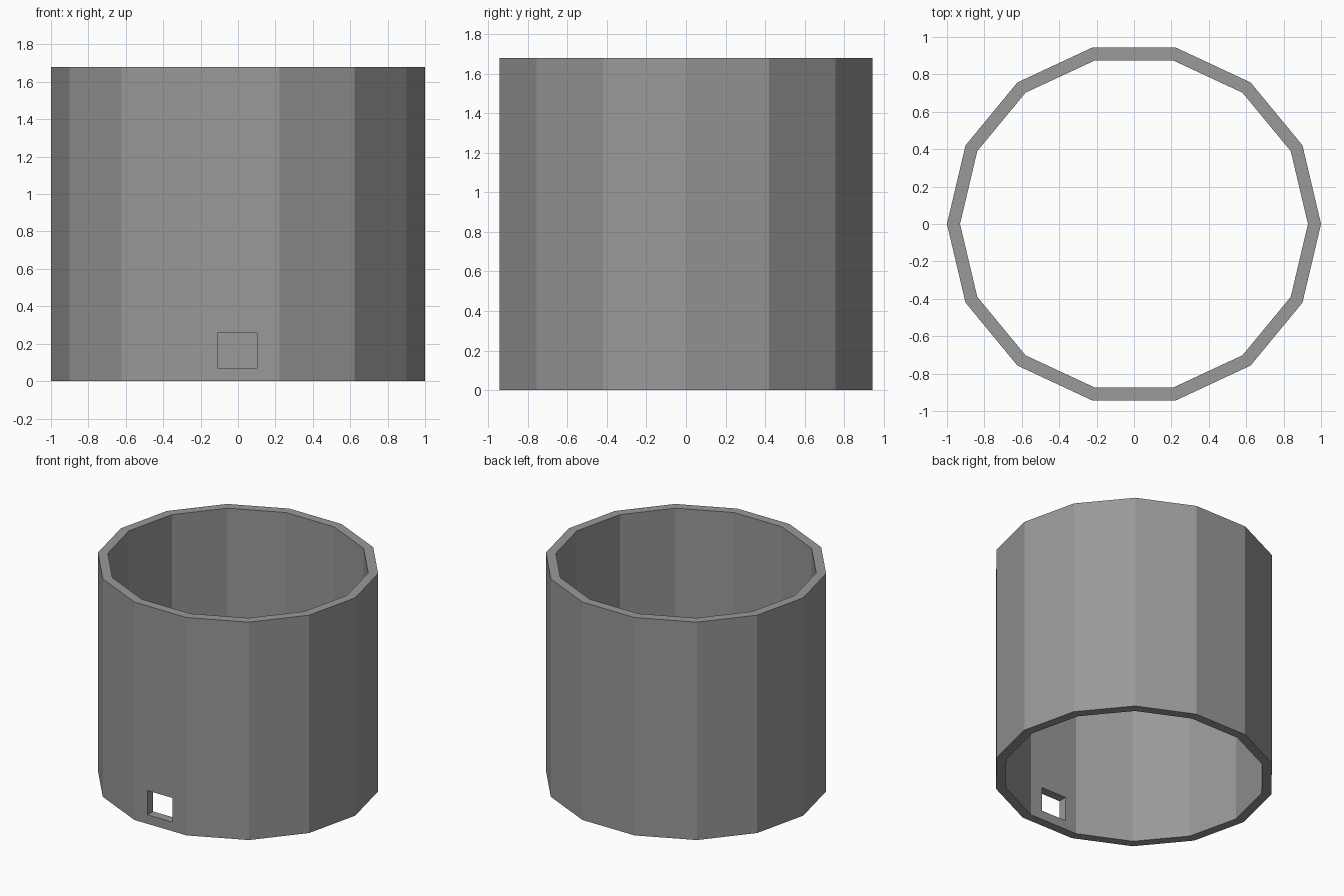
import bpy, bmesh
from math import sin, cos, tau

if "Cube" in bpy.data.objects:
    bpy.data.objects.remove(bpy.data.objects["Cube"])

SIDES, HEIGHT = 14, 1.68


def ring(bm, rx, ry, z):
    return [bm.verts.new((rx * cos(tau * i / SIDES), ry * sin(tau * i / SIDES), z))
            for i in range(SIDES)]


def make_object(name, bm):
    bmesh.ops.recalc_face_normals(bm, faces=bm.faces)
    mesh = bpy.data.meshes.new(name)
    bm.to_mesh(mesh)
    bm.free()
    obj = bpy.data.objects.new(name, mesh)
    bpy.context.collection.objects.link(obj)
    return obj


dark_grey = bpy.data.materials.new("dark_grey")
dark_grey.diffuse_color = (0.32, 0.32, 0.32, 1)
dark_grey.use_nodes = True
dark_grey.node_tree.nodes["Principled BSDF"].inputs["Base Color"].default_value = dark_grey.diffuse_color

# Hollow fourteen-sided wall, open at both ends
bm = bmesh.new()
loops = [ring(bm, 1.0, 0.968, 0), ring(bm, 1.0, 0.968, HEIGHT),
         ring(bm, 0.93, 0.898, HEIGHT), ring(bm, 0.93, 0.898, 0)]
for k in range(4):
    a, b = loops[k], loops[(k + 1) % 4]
    for i in range(SIDES):
        j = (i + 1) % SIDES
        bm.faces.new((a[i], a[j], b[j], b[i]))
wall = make_object("tower_wall", bm)
wall.data.materials.append(dark_grey)

# Small rectangular opening low in the front panel
bm = bmesh.new()
bmesh.ops.create_cube(bm, size=1)
bmesh.ops.scale(bm, vec=(0.213, 0.3, 0.187), verts=bm.verts)
bmesh.ops.translate(bm, vec=(-0.004, -0.91, 0.163), verts=bm.verts)
cutter = make_object("opening_cutter", bm)
cutter.data.materials.append(dark_grey)
cutter.hide_render = True
cutter.display_type = 'WIRE'

cut = wall.modifiers.new("opening", 'BOOLEAN')
cut.operation = 'DIFFERENCE'
cut.solver = 'EXACT'
cut.object = cutter
